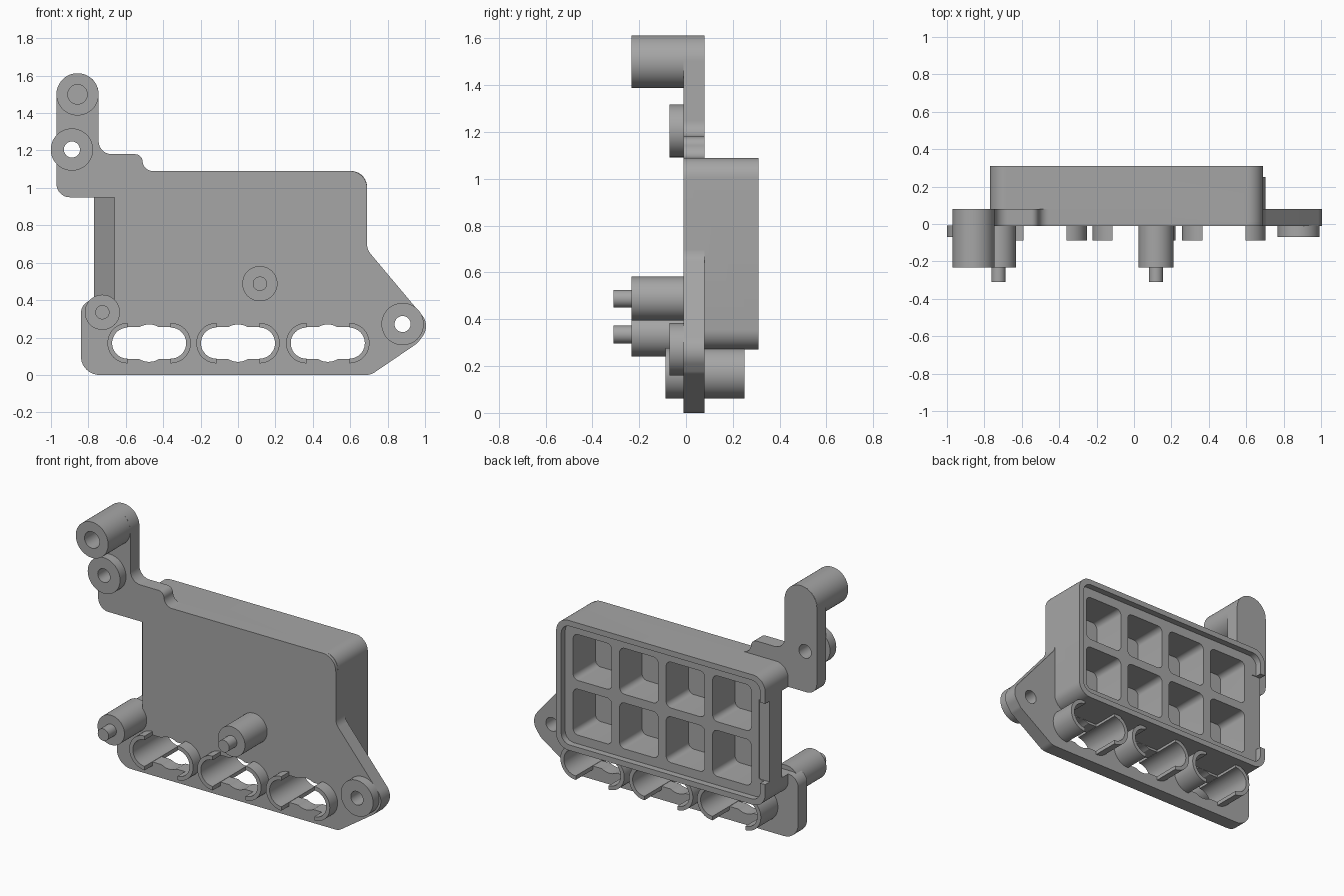
import bpy, bmesh, math
from mathutils import Vector

cube = bpy.data.objects.get("Cube")
if cube:
    bpy.data.objects.remove(cube, do_unlink=True)

grey = bpy.data.materials.new("mid grey")
grey.use_nodes = True
GREY = (0.38, 0.38, 0.38, 1)
grey.diffuse_color = GREY
grey.node_tree.nodes["Principled BSDF"].inputs["Base Color"].default_value = GREY


def rounded(corners, steps=10):
    """Outline from (x, z, radius) corners, each replaced by a fillet arc."""
    out = []
    n = len(corners)
    for i, (x, z, r) in enumerate(corners):
        p = Vector((x, z))
        if r == 0:
            out.append(p)
            continue
        a = (Vector(corners[i - 1][:2]) - p).normalized()
        b = (Vector(corners[(i + 1) % n][:2]) - p).normalized()
        half = a.angle(b) / 2
        centre = p + (a + b).normalized() * (r / math.sin(half))
        start = p + a * (r / math.tan(half)) - centre
        sweep = math.pi - 2 * half
        turn = 1 if a.x * b.y - a.y * b.x < 0 else -1
        for k in range(steps + 1):
            t = turn * sweep * k / steps
            c, s = math.cos(t), math.sin(t)
            out.append(centre + Vector((start.x * c - start.y * s, start.x * s + start.y * c)))
    return out


def rect(x0, x1, z0, z1, r):
    return rounded([(x0, z0, r), (x1, z0, r), (x1, z1, r), (x0, z1, r)])


def arc(x, z, r, a0=0, a1=360, n=48):
    full = a1 - a0 == 360
    count = n if full else n + 1
    return [Vector((x + r * math.cos(math.radians(a0 + (a1 - a0) * k / n)),
                    z + r * math.sin(math.radians(a0 + (a1 - a0) * k / n)))) for k in range(count)]


def prism(name, pts, y0, y1, flat=False):
    """Extrude an x-z outline along y; flat=True takes an x-y outline along z."""
    bm = bmesh.new()
    put = (lambda p, d: (p[0], p[1], d)) if flat else (lambda p, d: (p[0], d, p[1]))
    base = bm.faces.new([bm.verts.new(put(p, y0)) for p in pts])
    top = bmesh.ops.extrude_face_region(bm, geom=[base])["geom"]
    shift = Vector((0, 0, y1 - y0)) if flat else Vector((0, y1 - y0, 0))
    bmesh.ops.translate(bm, vec=shift, verts=[v for v in top if isinstance(v, bmesh.types.BMVert)])
    bmesh.ops.recalc_face_normals(bm, faces=bm.faces)
    mesh = bpy.data.meshes.new(name)
    bm.to_mesh(mesh)
    bm.free()
    mesh.materials.append(grey)
    ob = bpy.data.objects.new(name, mesh)
    bpy.context.collection.objects.link(ob)
    return ob


def combine(target, tool, operation="DIFFERENCE"):
    mod = target.modifiers.new("bool", "BOOLEAN")
    mod.operation, mod.solver, mod.object = operation, "EXACT", tool
    bpy.context.view_layer.objects.active = target
    bpy.ops.object.modifier_apply(modifier=mod.name)
    bpy.data.objects.remove(tool, do_unlink=True)


def cut(target, pts, y0, y1, flat=False):
    combine(target, prism("cutter", pts, y0, y1, flat))


FRONT, BACK, REAR = -0.01, 0.08, 0.31

# Mounting plate with arm and side ear
plate = prism("mounting_plate", rounded([
    (-0.84, 0, 0.1), (0.71, 0, 0.08), (0.96, 0.17, 0.06), (1.03, 0.265, 0.09),
    (0.69, 0.67, 0.08), (0.69, 1.09, 0.09),
    (-0.51, 1.09, 0.055), (-0.51, 1.18, 0.04), (-0.745, 1.18, 0.07),
    (-0.745, 1.613, 0.112), (-0.97, 1.613, 0.112), (-0.97, 0.95, 0.07),
    (-0.66, 0.95, 0), (-0.66, 0.40, 0), (-0.84, 0.40, 0.07)]), FRONT, BACK)

# Deep tray joined to the back of the plate
tray = prism("tray", rect(-0.77, 0.69, 0.27, 1.09, 0.085), FRONT + 0.02, REAR)
combine(plate, tray, "UNION")
plate.name = "body"

# Side notch, with a sloped back wall
cut(plate, [(-0.9, -0.05), (-0.66, -0.05), (-0.66, 0.19), (-0.77, 0.14), (-0.9, 0.08)], 0.40, 0.95, True)

# Recessed rim, its side opening, and the eight pockets
cut(plate, rect(-0.735, 0.655, 0.305, 1.055, 0.06), REAR - 0.04, REAR + 0.1)
cut(plate, rect(-0.9, -0.70, 0.42, 0.93, 0.01), REAR - 0.045, REAR + 0.1)
for col in range(4):
    for row in range(2):
        x, z = -0.645 + col * 0.325, 0.36 + row * 0.345
        cut(plate, rect(x, x + 0.27, z, z + 0.29, 0.035), 0.045, REAR + 0.1)

# Connector openings in the plate and the curved clips around their ends
SLOT_Z, LOBE = 0.17, 0.115
for i, sx in enumerate((-0.475, 0.0, 0.48)):
    cut(plate, arc(sx + LOBE, SLOT_Z, 0.085, -90, 90, 20)
        + arc(sx - LOBE, SLOT_Z, 0.085, 90, 270, 20), -0.2, 0.26)
    cut(plate, arc(sx, SLOT_Z, 0.1), -0.2, 0.26)
    for side, a0 in (("left", -90), ("right", 90)):
        cx = sx + (LOBE if side == "left" else -LOBE)
        ring = arc(cx, SLOT_Z, 0.108, a0, a0 + 180, 24)
        ring += arc(cx, SLOT_Z, 0.083, a0 + 180, a0, 24)
        prism(f"{side}_clip_{i + 1}", ring, -0.088, 0.25)

# Screw bosses with through holes
for name, x, z in (("ear", 0.88, 0.272), ("arm", -0.888, 1.205)):
    cut(plate, arc(x, z, 0.043), -0.3, 0.2)
    boss = prism(name + "_boss", arc(x, z, 0.113), -0.07, FRONT + 0.002)
    cut(boss, arc(x, z, 0.043), -0.3, 0.2)

# Long post at the top of the arm, with a blind hole
post = prism("arm_post", arc(-0.858, 1.5, 0.113), -0.232, BACK - 0.002)
cut(post, arc(-0.858, 1.5, 0.052), -0.3, -0.05)

# Locating posts with thin pins
for name, x, z in (("centre", 0.117, 0.488), ("side", -0.725, 0.335)):
    prism(name + "_post", arc(x, z, 0.094), -0.232, 0.04)
    prism(name + "_pin", arc(x, z, 0.038), -0.31, -0.2)

# Smooth the curved walls, keep edges sharp
for ob in bpy.context.collection.objects:
    if ob.type == "MESH":
        bpy.ops.object.select_all(action="DESELECT")
        ob.select_set(True)
        bpy.context.view_layer.objects.active = ob
        bpy.ops.object.shade_smooth_by_angle(angle=math.radians(30))
